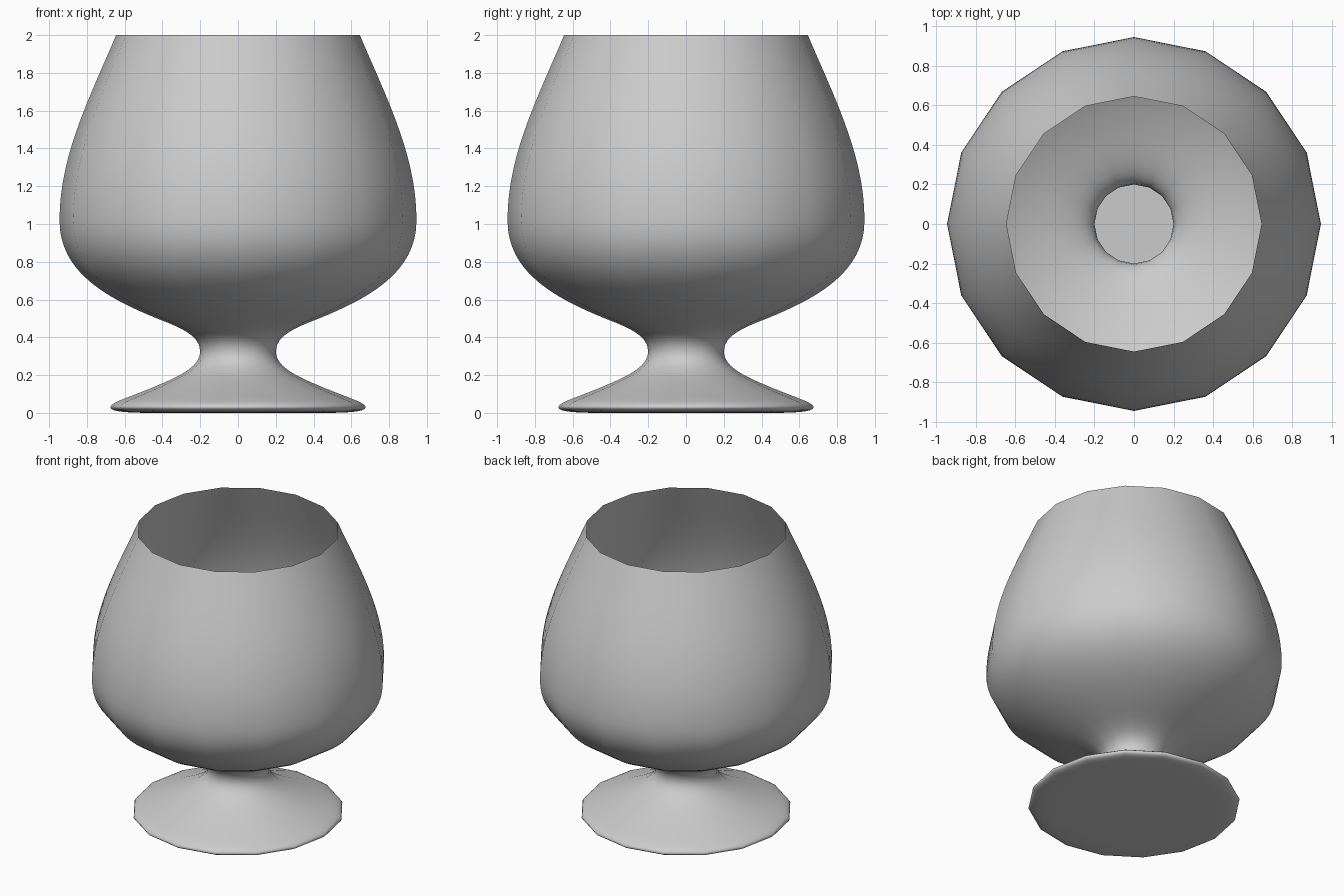
import bpy, bmesh, math
from mathutils import Vector
from mathutils.geometry import interpolate_bezier

if "Cube" in bpy.data.objects:
    bpy.data.objects.remove(bpy.data.objects["Cube"])

SIDES = 16

# Half profile (radius, height) as Bezier segments, from foot underside to rim
segments = [
    ((0.45, 0.0), (0.62, 0.0), (0.675, 0.01), (0.675, 0.03), 8),     # foot edge, lower
    ((0.675, 0.03), (0.675, 0.055), (0.60, 0.073), (0.45, 0.135), 8), # foot top
    ((0.45, 0.135), (0.32, 0.19), (0.20, 0.24), (0.20, 0.325), 10),   # foot to neck
    ((0.20, 0.325), (0.20, 0.43), (0.36, 0.468), (0.50, 0.53), 10),   # neck to bowl
    ((0.50, 0.53), (0.79, 0.655), (0.945, 0.80), (0.945, 1.02), 14),  # lower bowl
    ((0.945, 1.02), (0.945, 1.36), (0.79, 1.66), (0.645, 2.0), 16),   # upper bowl
]
profile = [(0.45, 0.0)]
for a, b, c, d, n in segments:
    pts = interpolate_bezier(*[Vector((r, 0, z)) for r, z in (a, b, c, d)], n)
    profile += [(p.x, p.z) for p in pts[1:]]

# Lathe the profile into a single open-topped skin
bm = bmesh.new()
rings = []
for r, z in profile:
    rings.append([bm.verts.new((r * math.cos(i * math.tau / SIDES),
                                r * math.sin(i * math.tau / SIDES), z))
                  for i in range(SIDES)])
for lo, hi in zip(rings, rings[1:]):
    for i in range(SIDES):
        j = (i + 1) % SIDES
        bm.faces.new((lo[i], lo[j], hi[j], hi[i]))

# Flat underside closing the foot
centre = bm.verts.new((0, 0, 0))
for i in range(SIDES):
    bm.faces.new((centre, rings[0][(i + 1) % SIDES], rings[0][i]))

for f in bm.faces:
    f.smooth = True
mesh = bpy.data.meshes.new("brandy_glass")
bm.to_mesh(mesh)
bm.free()
bpy.context.collection.objects.link(bpy.data.objects.new("brandy_glass", mesh))
